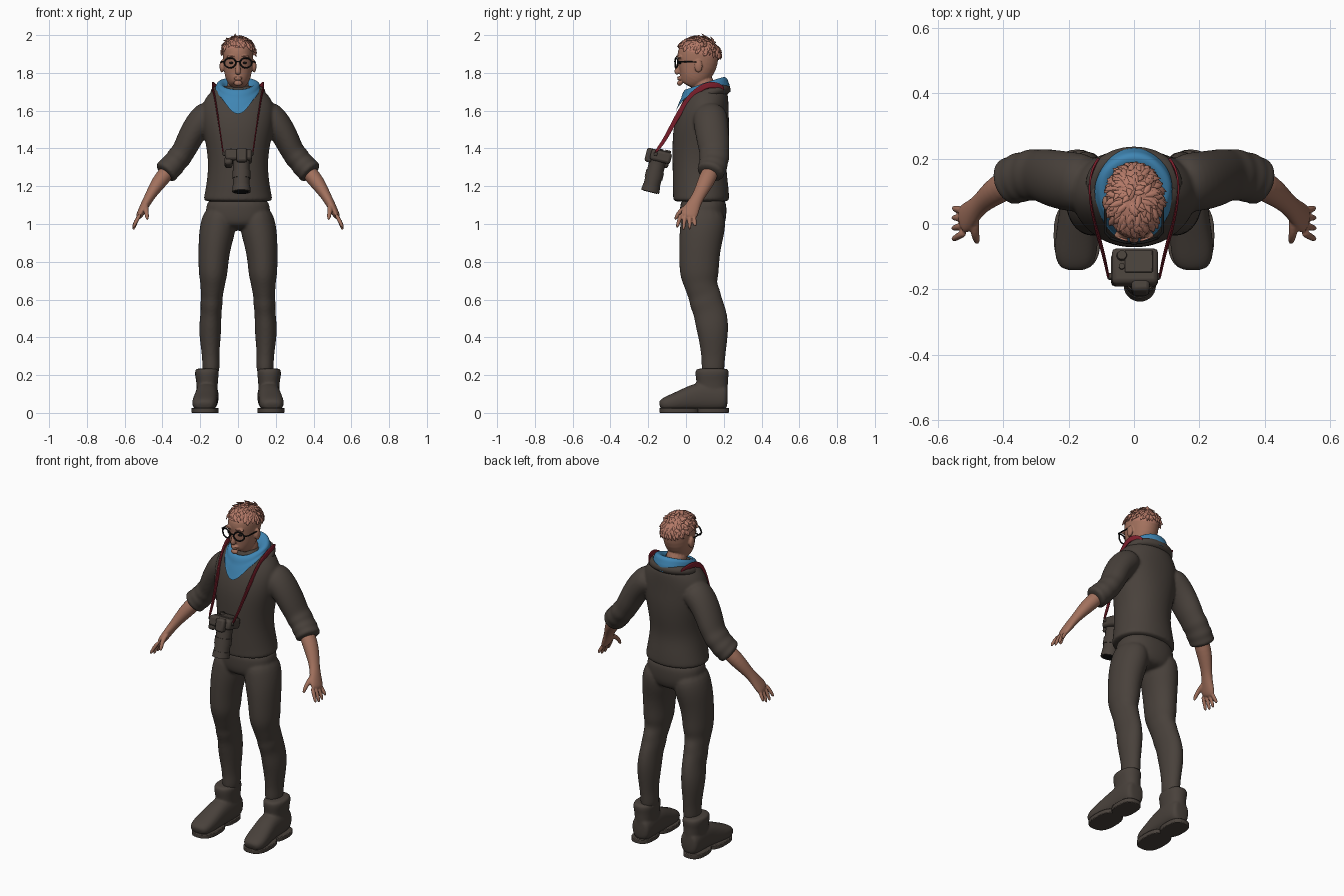
import bpy, bmesh, math, random
from mathutils import Vector, Matrix

cube = bpy.data.objects.get("Cube")
if cube:
    bpy.data.objects.remove(cube)
random.seed(4)
X, Y = Vector((1, 0, 0)), Vector((0, 1, 0))


def material(name, r, g, b):
    m = bpy.data.materials.new(name)
    m.use_nodes = True
    m.diffuse_color = (r, g, b, 1)
    node = next(n for n in m.node_tree.nodes if n.type == 'BSDF_PRINCIPLED')
    node.inputs["Base Color"].default_value = (r, g, b, 1)
    return m


cloth = material("dark_brown", .066, .053, .044)
skin = material("skin", .36, .165, .11)
hair_mat = material("copper_hair", .45, .19, .135)
blue = material("scarf_blue", .05, .235, .45)
red = material("strap_red", .21, .014, .026)
black = material("black", .008, .008, .008)


def loft(bm, rings, n=16, ref=Y, e=2.0):
    """Closed tube through rings of (x, y, z, side radius, radius along ref)."""
    pts = [Vector(r[:3]) for r in rings]
    rows = []
    for i, p in enumerate(pts):
        t = (pts[min(i + 1, len(pts) - 1)] - pts[max(i - 1, 0)]).normalized()
        v = (ref - t * ref.dot(t)).normalized()
        u = v.cross(t)
        row = []
        for k in range(n):
            a = math.tau * k / n
            c, s = math.cos(a), math.sin(a)
            c = math.copysign(abs(c) ** (2 / e), c) * rings[i][3]
            s = math.copysign(abs(s) ** (2 / e), s) * rings[i][4]
            row.append(bm.verts.new(p + u * c + v * s))
        rows.append(row)
    bridge(bm, rows)
    bm.faces.new(rows[0])
    bm.faces.new(rows[-1])


def bridge(bm, rows):
    for a, b in zip(rows, rows[1:]):
        for k in range(len(a)):
            j = (k + 1) % len(a)
            bm.faces.new((a[k], a[j], b[j], b[k]))


def finish(name, bm, mat, sub=0, voxel=0, relax=3, sharp=0, bevel=0):
    bmesh.ops.recalc_face_normals(bm, faces=bm.faces[:])
    me = bpy.data.meshes.new(name)
    bm.to_mesh(me)
    bm.free()
    me.materials.append(mat)
    for p in me.polygons:
        p.use_smooth = True
    if sharp:
        me.set_sharp_from_angle(angle=math.radians(sharp))
    ob = bpy.data.objects.new(name, me)
    bpy.context.scene.collection.objects.link(ob)
    if bevel:
        mod = ob.modifiers.new("bevel", 'BEVEL')
        mod.width, mod.segments = bevel, 2
    if sub:
        mod = ob.modifiers.new("smooth_form", 'SUBSURF')
        mod.levels = mod.render_levels = sub
    if voxel:
        mod = ob.modifiers.new("fuse", 'REMESH')
        mod.mode, mod.voxel_size, mod.use_smooth_shade = 'VOXEL', voxel, True
        mod = ob.modifiers.new("relax", 'SMOOTH')
        mod.factor, mod.iterations = .5, relax
    return ob


def wire(name, pts, radius, mat, cyclic=False):
    cu = bpy.data.curves.new(name, 'CURVE')
    cu.dimensions, cu.bevel_depth, cu.bevel_resolution = '3D', radius, 3
    sp = cu.splines.new('POLY')
    sp.points.add(len(pts) - 1)
    for q, p in zip(sp.points, pts):
        q.co = (*p, 1)
    sp.use_cyclic_u, sp.use_smooth = cyclic, True
    cu.materials.append(mat)
    ob = bpy.data.objects.new(name, cu)
    bpy.context.scene.collection.objects.link(ob)


def flip(rings, s):
    return [(r[0] * s, *r[1:]) for r in rings]


def ball(bm, loc, size, seg=20):
    m = Matrix.Translation(loc) @ Matrix.Diagonal((*size, 1))
    return bmesh.ops.create_uvsphere(bm, u_segments=seg, v_segments=seg // 2, radius=1, matrix=m)


# Sweater: torso and rolled sleeves fused into one skin
torso = [(1.115, .08, .172, .142), (1.13, .08, .184, .15), (1.15, .08, .18, .149), (1.2, .077, .17, .148),
         (1.3, .07, .157, .142), (1.4, .076, .166, .15), (1.5, .081, .188, .151), (1.58, .093, .197, .138),
         (1.64, .11, .19, .12), (1.69, .122, .155, .105), (1.73, .128, .11, .09)]
sleeve = [(.12, .125, 1.6, .075, .085), (.185, .128, 1.56, .082, .095), (.243, .138, 1.48, .07, .09),
          (.275, .148, 1.41, .066, .086), (.295, .15, 1.375, .062, .078), (.315, .15, 1.35, .068, .084),
          (.332, .147, 1.328, .06, .074), (.35, .142, 1.308, .07, .082), (.366, .136, 1.29, .062, .072),
          (.376, .132, 1.281, .07, .078), (.392, .124, 1.264, .064, .072)]
bm = bmesh.new()
loft(bm, [(0, cy, z, rx, ry) for z, cy, rx, ry in torso], 24, e=2.15)
for s in (1, -1):
    loft(bm, flip(sleeve, s))
finish("sweater", bm, cloth, 2, .008, 4)

# Rolled sweater collar, high at the nape and low in front
collar = []
for k in range(48):
    a = math.tau * k / 48
    f = (1 + math.cos(a)) / 2
    collar.append((.122 * math.sin(a), .122 - .09 * math.cos(a), 1.712 - .075 * f * f))
wire("sweater_collar", collar, .025, cloth, True)

# Trousers with gathers round the knees
pelvis = [(1.15, .09, .16, .12), (1.08, .092, .172, .125), (1.01, .09, .172, .122), (.965, .085, .12, .095)]
leg = [(.09, .095, 1.09, .08, .115), (.105, .09, .99, .1, .124), (.122, .075, .9, .09, .115),
       (.13, .07, .81, .081, .108), (.132, .07, .735, .078, .106), (.134, .077, .69, .067, .092),
       (.136, .085, .655, .064, .086), (.138, .1, .62, .057, .088), (.14, .105, .585, .061, .088),
       (.142, .125, .54, .055, .088), (.147, .138, .47, .06, .09), (.148, .144, .4, .058, .079),
       (.145, .145, .3, .045, .064), (.143, .143, .255, .048, .063), (.143, .143, .19, .042, .058)]
bm = bmesh.new()
loft(bm, [(0, cy, z, rx, ry) for z, cy, rx, ry in pelvis], 24, e=2.3)
for s in (1, -1):
    loft(bm, flip(leg, s))
finish("trousers", bm, cloth, 2, .008, 3)

# Boots: foot, shaft and sole
foot = [(.163, .222, .08, .06, .045), (.163, .2, .08, .07, .06), (.163, .13, .09, .082, .062),
        (.166, .05, .083, .075, .061), (.174, -.03, .063, .055, .066), (.179, -.09, .05, .043, .067),
        (.18, -.125, .043, .032, .055), (.18, -.14, .038, .02, .035)]
shaft = [(.163, .14, .06, .056, .08), (.163, .14, .13, .055, .083), (.164, .138, .18, .06, .086),
         (.165, .138, .2, .064, .09), (.165, .138, .225, .064, .09), (.165, .138, .237, .055, .08)]
for side, s in (("left", 1), ("right", -1)):
    bm = bmesh.new()
    loft(bm, flip(foot, s), ref=X, e=2.5)
    loft(bm, flip(shaft, s), e=2.3)
    finish(side + "_boot", bm, cloth, 2, .007, 3)
    bm = bmesh.new()
    for cy, ry, rx in ((-.035, .106, .072), (.14, .088, .062)):
        loft(bm, flip([(.174, cy, 0, rx, ry), (.174, cy, .026, rx, ry)], s), 28, e=2.6)
    finish(side + "_boot_sole", bm, cloth, sharp=40, bevel=.004)

# Forearms and hands
forearm = [(.35, .142, 1.305, .045, .048), (.42, .105, 1.222, .042, .046), (.462, .07, 1.155, .028, .034),
           (.485, .047, 1.115, .025, .035), (.51, .022, 1.067, .021, .048), (.53, .007, 1.03, .016, .045)]
for side, s in (("left", 1), ("right", -1)):
    bm = bmesh.new()
    loft(bm, flip(forearm, s))
    for y, spread, tip in ((-.027, -.022, .978), (-.004, -.01, .965), (.019, 0, .967), (.041, .008, .985)):
        loft(bm, flip([(.515, y, 1.055, .011, .012), (.54, y + spread / 2, 1.015, .012, .012),
                       (.556, y + spread, tip, .009, .009)], s), 8)
    loft(bm, flip([(.488, .03, 1.105, .015, .018), (.488, -.025, 1.075, .014, .015),
                   (.482, -.048, 1.045, .012, .012), (.48, -.058, 1.02, .008, .008)], s), 8, ref=X)
    finish(side + "_forearm_and_hand", bm, skin, 2, .0045, 2)

# Head, neck, nose, lips, brow and ears
skull = [(1.732, .008, .034, .036), (1.745, .014, .047, .054), (1.77, .032, .066, .075), (1.8, .046, .073, .092),
         (1.84, .06, .079, .105), (1.88, .064, .082, .111), (1.92, .063, .081, .109), (1.955, .063, .066, .089),
         (1.98, .062, .032, .045)]
bm = bmesh.new()
loft(bm, [(0, cy, z, rx, ry) for z, cy, rx, ry in skull], 20, e=2.15)
loft(bm, [(0, .1, 1.6, .07, .07), (0, .095, 1.7, .06, .062), (0, .085, 1.8, .058, .062)])
loft(bm, [(0, -.03, 1.865, .009, .012), (0, -.045, 1.825, .012, .014), (0, -.05, 1.803, .018, .017),
          (0, -.038, 1.793, .014, .012)], 10)
ball(bm, (0, -.034, 1.745), (.024, .014, .014))
for z in (1.767, 1.777):
    ball(bm, (0, -.036, z), (.023, .012, .005))
for s in (1, -1):
    ball(bm, (s * .035, -.034, 1.884), (.028, .014, .009))
    ball(bm, (s * .086, .066, 1.835), (.012, .022, .034))
finish("head", bm, skin, 1, .0045, 2)

# Eyes, brows and round glasses
bm = bmesh.new()
for s in (1, -1):
    ball(bm, (s * .036, -.032, 1.853), (.012, .008, .006))
finish("eyes", bm, black)
bm = bmesh.new()
for s in (1, -1):
    loft(bm, [(s * .016, -.05, 1.884, .004, .004), (s * .035, -.048, 1.892, .005, .004),
              (s * .058, -.034, 1.884, .003, .003)], 8)
finish("eyebrows", bm, hair_mat, 1)
for side, s in (("left", 1), ("right", -1)):
    rim = []
    for k in range(28):
        a = math.tau * k / 28
        x = .042 + .03 * math.cos(a)
        rim.append((s * x, -.058 + x * x * 3, 1.853 + .026 * math.sin(a)))
    wire(side + "_glasses_rim", rim, .0042, black, True)
    wire(side + "_glasses_arm", [(s * .072, -.042, 1.86), (s * .088, -.025, 1.86), (s * .088, .06, 1.857),
                                 (s * .088, .075, 1.845)], .004, black)
wire("glasses_bridge", [(-.013, -.057, 1.857), (0, -.061, 1.861), (.013, -.057, 1.857)], .0035, black)

# Cropped hair: a cap covered with swept tufts
centre, size = Vector((0, .064, 1.9)), (.085, .117, .089)
bm = bmesh.new()
ball(bm, centre, size, 32)
bmesh.ops.bisect_plane(bm, geom=bm.verts[:] + bm.edges[:] + bm.faces[:], plane_co=(0, .06, 1.902),
                       plane_no=(0, .3, 1), clear_inner=True)
finish("hair_cap", bm, hair_mat)
bm = bmesh.new()
crown = Vector((0, .115, 2.0))
for i in range(230):
    az, h = random.uniform(0, math.tau), random.uniform(0, 1)
    w = math.sqrt(1 - h * h)
    p = centre + Vector((size[0] * w * math.cos(az), size[1] * w * math.sin(az), size[2] * h))
    if p.z < 1.925 - .3 * (p.y - .06):
        continue
    n = (p - centre).normalized()
    f = p - crown + Vector([random.uniform(-.05, .05) for _ in range(3)])
    f = (f - n * f.dot(n)).normalized() * random.uniform(.013, .021)
    tip = p + f * 2 + n * random.uniform(.001, .009)
    loft(bm, [(*(p - f * .4 - n * .004), .007, .004), (*(p + f * .8 + n * .004), .01, .006),
              (*tip, .001, .001)], 6, ref=n)
finish("hair_tufts", bm, hair_mat, sharp=50)

# Neckerchief hanging to a point in front
bm = bmesh.new()
rows = []
for rx, ry, cy, back, front, power in ((.058, .062, .085, 1.73, 1.68, 1), (.075, .082, .09, 1.765, 1.71, 1),
                                       (.097, .104, .1, 1.785, 1.716, 1), (.114, .121, .1, 1.768, 1.69, 1.5),
                                       (.114, .124, .1, 1.752, 1.668, 2), (.121, .135, .098, 1.735, 1.645, 3),
                                       (.117, .141, .092, 1.715, 1.61, 4), (.112, .148, .088, 1.7, 1.582, 6)):
    row = []
    for k in range(40):
        a = math.tau * k / 40
        f = ((1 + math.cos(a)) / 2) ** power
        w = 1 + .02 * math.sin(5 * a + back * 60)
        row.append(bm.verts.new((rx * w * math.sin(a), cy - ry * math.cos(a), back + (front - back) * f)))
    rows.append(row)
bridge(bm, rows)
finish("neckerchief", bm, blue, 1)

# Camera strap: a flat band over each shoulder
path = [(.078, -.165, 1.375), (.088, -.115, 1.44), (.1, -.068, 1.53), (.112, -.028, 1.6), (.122, .015, 1.665),
        (.133, .065, 1.712), (.138, .115, 1.738), (.13, .165, 1.737), (.105, .2, 1.71)]
for side, s in (("left", 1), ("right", -1)):
    pts = [Vector(p) for p in flip(path, s)]
    bm = bmesh.new()
    edges = []
    for i, p in enumerate(pts):
        t = pts[min(i + 1, len(pts) - 1)] - pts[max(i - 1, 0)]
        w = Vector((0, -t.z, t.y)).normalized() * (.008 + .002 * min(i, 4))
        edges.append((bm.verts.new(p - w), bm.verts.new(p + w)))
    for a, b in zip(edges, edges[1:]):
        bm.faces.new((a[0], a[1], b[1], b[0]))
    ob = finish(side + "_camera_strap", bm, red, 2)
    mod = ob.modifiers.new("thickness", 'SOLIDIFY')
    mod.thickness, mod.offset = .006, 0

# Camera hanging with its lens down
tilt = Matrix.Translation((0, -.135, 1.35)) @ Matrix.Rotation(math.radians(-14), 4, 'X')


def box(name, loc, dims, bevel):
    bm = bmesh.new()
    bmesh.ops.create_cube(bm, size=1, matrix=tilt @ Matrix.Translation(loc) @ Matrix.Diagonal((*dims, 1)))
    finish(name, bm, cloth, sharp=30, bevel=bevel)


def drum(name, loc, r1, r2, depth, mat=cloth):
    bm = bmesh.new()
    bmesh.ops.create_cone(bm, cap_ends=True, segments=28, radius1=r1, radius2=r2, depth=depth,
                          matrix=tilt @ Matrix.Translation(loc))
    finish(name, bm, mat, sharp=40)


box("camera_body", (.003, 0, .008), (.142, .112, .06), .014)
box("camera_grip", (-.05, 0, -.022), (.042, .1, .05), .014)
box("camera_viewfinder", (.02, -.06, .0), (.056, .04, .075), .012)
box("camera_screen", (.015, .012, .039), (.085, .07, .008), .003)
drum("lens_mount", (.018, -.01, -.035), .043, .045, .04)
drum("lens_barrel", (.018, -.01, -.1), .044, .044, .12)
drum("lens_zoom_ring", (.018, -.01, -.095), .048, .048, .04)
drum("lens_hood", (.018, -.01, -.17), .049, .046, .035)
drum("lens_glass", (.018, -.01, -.188), .038, .038, .004, black)
drum("eyepiece", (-.037, .03, .042), .017, .014, .014)
drum("camera_button", (-.037, -.005, .041), .009, .009, .012)
for s in (1, -1):
    box("strap_lug", (s * .074, -.03, .015), (.014, .018, .02), .004)
